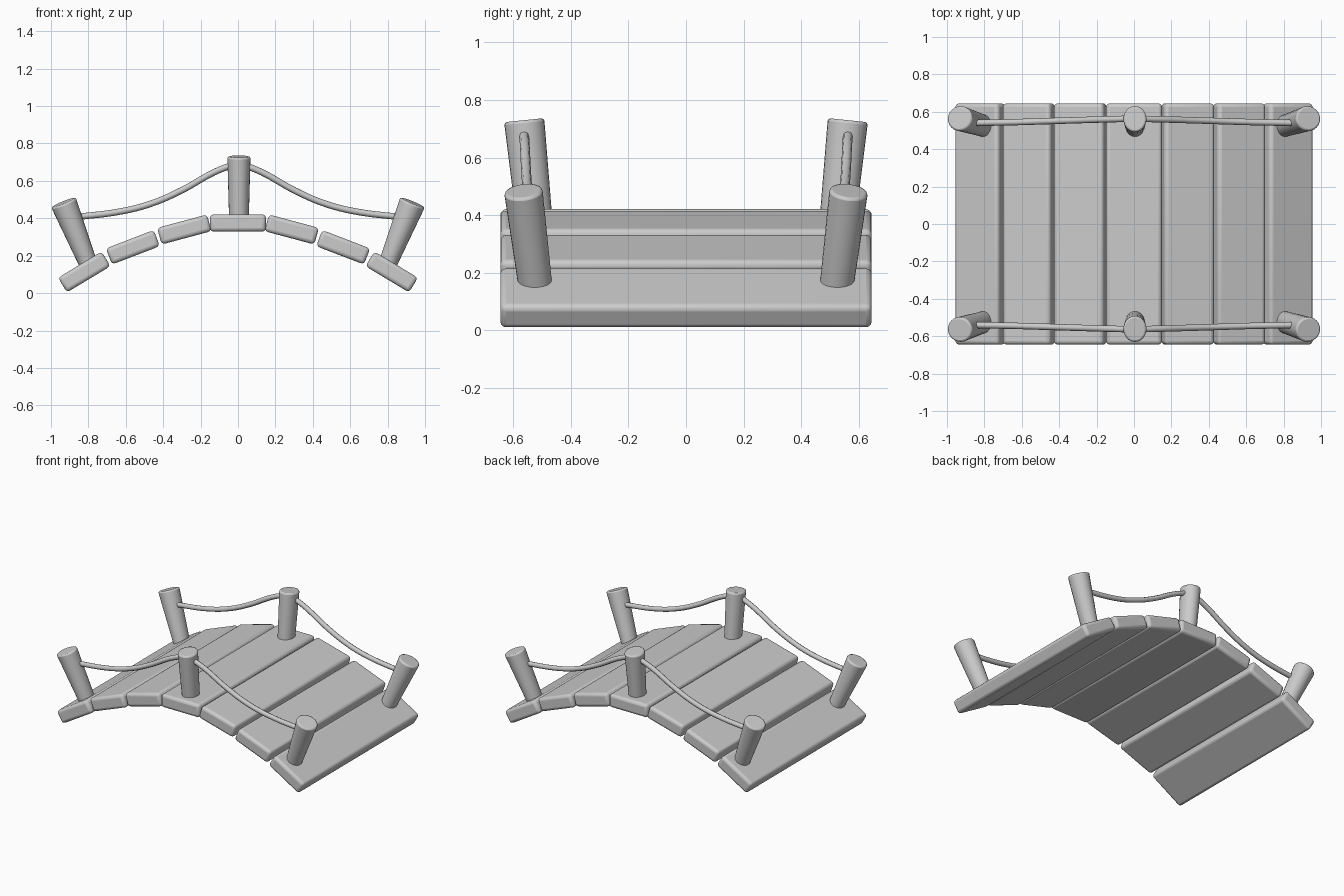
import bpy, bmesh, math
from mathutils import Vector, Matrix

if "Cube" in bpy.data.objects:
    bpy.data.objects.remove(bpy.data.objects["Cube"])


def finish(name, bm, bevel, segments, angle=40):
    me = bpy.data.meshes.new(name)
    bm.to_mesh(me)
    bm.free()
    ob = bpy.data.objects.new(name, me)
    bpy.context.collection.objects.link(ob)
    mod = ob.modifiers.new("rounded_edges", 'BEVEL')
    mod.width, mod.segments = bevel, segments
    mod.limit_method, mod.angle_limit = 'ANGLE', math.radians(angle)
    bpy.ops.object.select_all(action='DESELECT')
    ob.select_set(True)
    bpy.context.view_layer.objects.active = ob
    bpy.ops.object.shade_smooth_by_angle(angle=math.radians(35))
    return ob


def plank(name, x, z, length, tilt):
    bm = bmesh.new()
    m = (Matrix.Translation((x, 0, z))
         @ Matrix.Rotation(math.radians(tilt), 4, 'Y')
         @ Matrix.Diagonal((length, 1.29, 0.092, 1)))
    bmesh.ops.create_cube(bm, size=1, matrix=m)
    return finish(name, bm, 0.02, 3)


def post(name, bottom, top, r_bottom, r_top):
    # tapered oval cylinder between two points
    bottom, top = Vector(bottom), Vector(top)
    d = (top - bottom).normalized()
    side = Vector((0, 1, 0)).cross(d).normalized()
    across = d.cross(side)
    bm = bmesh.new()
    bmesh.ops.create_cone(bm, cap_ends=True, segments=24,
                          radius1=1, radius2=1, depth=2)
    for v in bm.verts:
        c, r = (top, r_top) if v.co.z > 0 else (bottom, r_bottom)
        v.co = c + side * v.co.x * r[0] + across * v.co.y * r[1]
    return finish(name, bm, 0.01, 2)


def rope(name, points):
    cu = bpy.data.curves.new(name, 'CURVE')
    cu.dimensions = '3D'
    cu.bevel_depth, cu.bevel_resolution = 0.017, 2
    cu.use_fill_caps = True
    sp = cu.splines.new('BEZIER')
    sp.resolution_u = 6
    sp.bezier_points.add(len(points) - 1)
    for bp, p in zip(sp.bezier_points, points):
        bp.co = p
        bp.handle_left_type = bp.handle_right_type = 'AUTO'
    ob = bpy.data.objects.new(name, cu)
    bpy.context.collection.objects.link(ob)


# arched deck
plank("middle_plank", 0, 0.375, 0.298, 0)
for s, side in ((-1, "left"), (1, "right")):
    plank(f"{side}_inner_plank", s * 0.287, 0.340, 0.276, s * 15)
    plank(f"{side}_outer_plank", s * 0.562, 0.245, 0.274, s * 21)
    plank(f"{side}_end_plank", s * 0.822, 0.113, 0.272, s * 31)

# posts and sagging ropes on both edges
for t, edge in ((-1, "front"), (1, "back")):
    post(f"{edge}_middle_post", (0.005, t * 0.525, 0.37), (0.005, t * 0.562, 0.73),
         (0.052, 0.062), (0.062, 0.07))
    for s, side in ((-1, "left"), (1, "right")):
        post(f"{edge}_{side}_post", (s * 0.79, t * 0.52, 0.13),
             (s * 0.933, t * 0.565, 0.485), (0.047, 0.058), (0.071, 0.067))
        path = [(0.02, 0.563, 0.69), (0.13, 0.56, 0.645), (0.30, 0.555, 0.55),
                (0.46, 0.55, 0.48), (0.62, 0.545, 0.438), (0.88, 0.54, 0.405)]
        rope(f"{edge}_{side}_rope", [(s * x, t * y, z) for x, y, z in path])
